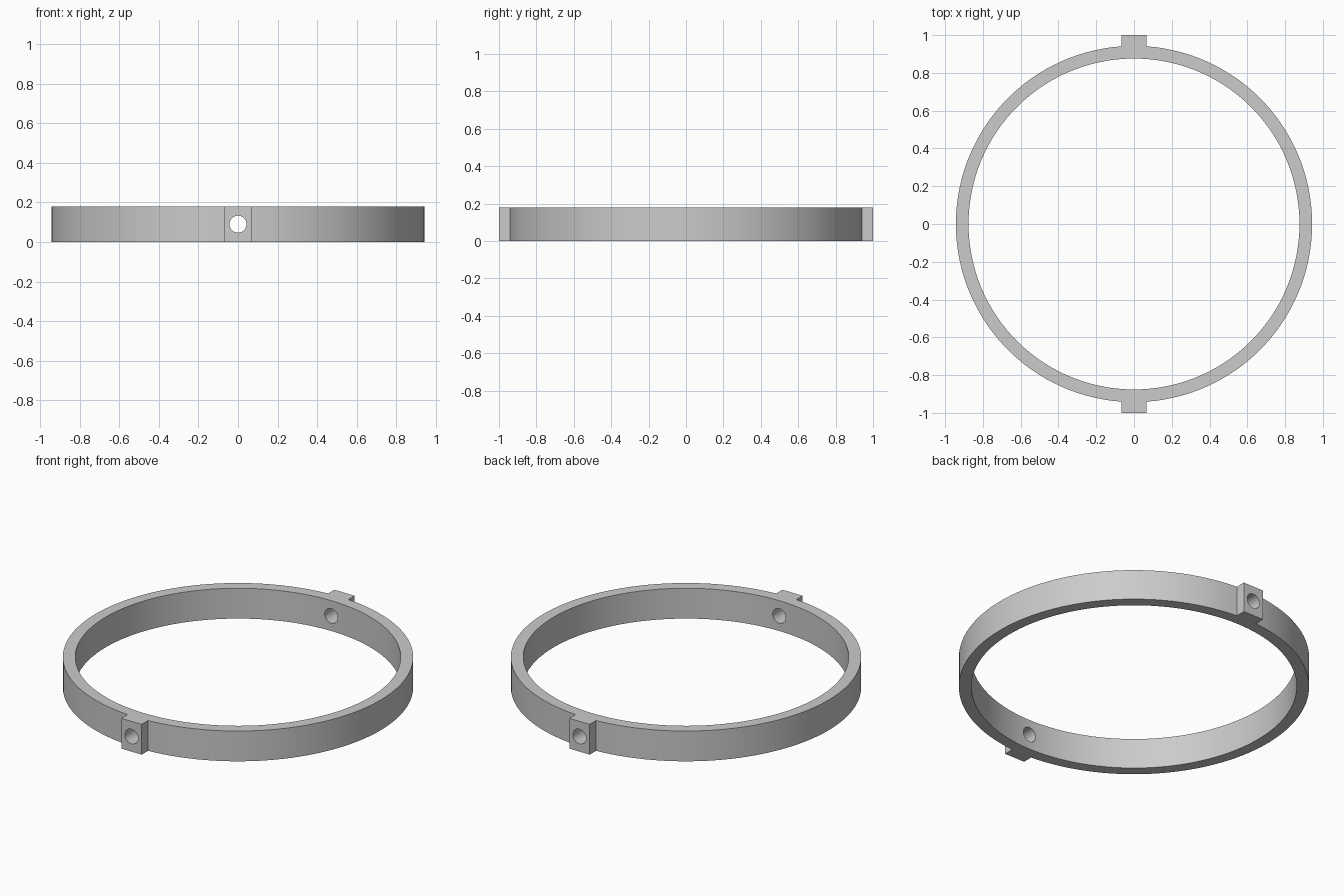
import bpy
import bmesh
import math

OUTER, INNER, HEIGHT = 0.943, 0.876, 0.18
LUG_HALF, LUG_END, HOLE_R = 0.067, 1.0, 0.043

default = bpy.data.objects.get("Cube")
if default:
    bpy.data.objects.remove(default, do_unlink=True)

grey = bpy.data.materials.new("plain grey")
grey.use_nodes = True
grey.diffuse_color = (0.6, 0.6, 0.6, 1)
grey.node_tree.nodes["Principled BSDF"].inputs["Base Color"].default_value = (0.6, 0.6, 0.6, 1)

# Angles around the band: a few steps across each lug, many between them
lug_angle = math.asin(LUG_HALF / OUTER)
LUG_STEPS, ARC_STEPS = 4, 60
angles, in_lug = [], []
for side in (0, 1):
    start = math.pi / 2 + side * math.pi - lug_angle
    for i in range(LUG_STEPS):
        angles.append(start + 2 * lug_angle * i / LUG_STEPS)
        in_lug.append(True)
    for i in range(ARC_STEPS):
        angles.append(start + 2 * lug_angle + (math.pi - 2 * lug_angle) * i / ARC_STEPS)
        in_lug.append(False)

# Band: a rectangular section carried round the circle
bm = bmesh.new()
section = [(OUTER, 0), (OUTER, HEIGHT), (INNER, HEIGHT), (INNER, 0)]
rings = [[bm.verts.new((r * math.cos(a), r * math.sin(a), z)) for r, z in section]
         for a in angles]
lug_faces = []
for i, ring in enumerate(rings):
    following = rings[(i + 1) % len(rings)]
    for j in range(4):
        k = (j + 1) % 4
        face = bm.faces.new((ring[j], following[j], following[k], ring[k]))
        if j == 0 and in_lug[i]:
            lug_faces.append(face)

# Lugs: pull the outer faces at front and back out to a flat end
result = bmesh.ops.extrude_face_region(bm, geom=lug_faces)
for item in result["geom"]:
    if isinstance(item, bmesh.types.BMVert):
        item.co.y = math.copysign(LUG_END, item.co.y)
old = [f for f in lug_faces if f.is_valid]
if old:
    bmesh.ops.delete(bm, geom=old, context="FACES")
bmesh.ops.recalc_face_normals(bm, faces=bm.faces)
mesh = bpy.data.meshes.new("ring_with_lugs")
bm.to_mesh(mesh)
bm.free()
mesh.materials.append(grey)
band = bpy.data.objects.new("ring_with_lugs", mesh)
bpy.context.collection.objects.link(band)

# Pin hole straight through both lugs
bpy.ops.mesh.primitive_cylinder_add(vertices=40, radius=HOLE_R, depth=2.4,
                                    location=(0, 0, HEIGHT / 2),
                                    rotation=(math.pi / 2, 0, 0))
cutter = bpy.context.object
cutter.name = "hole_cutter"
cutter.hide_render = True
cutter.data.materials.append(grey)
cut = band.modifiers.new("pin_holes", "BOOLEAN")
cut.operation = "DIFFERENCE"
cut.solver = "EXACT"
cut.object = cutter

bpy.ops.object.select_all(action="DESELECT")
band.select_set(True)
bpy.context.view_layer.objects.active = band
bpy.ops.object.modifier_apply(modifier=cut.name)
bpy.data.objects.remove(cutter, do_unlink=True)
bpy.ops.object.shade_smooth_by_angle(angle=math.radians(30))
